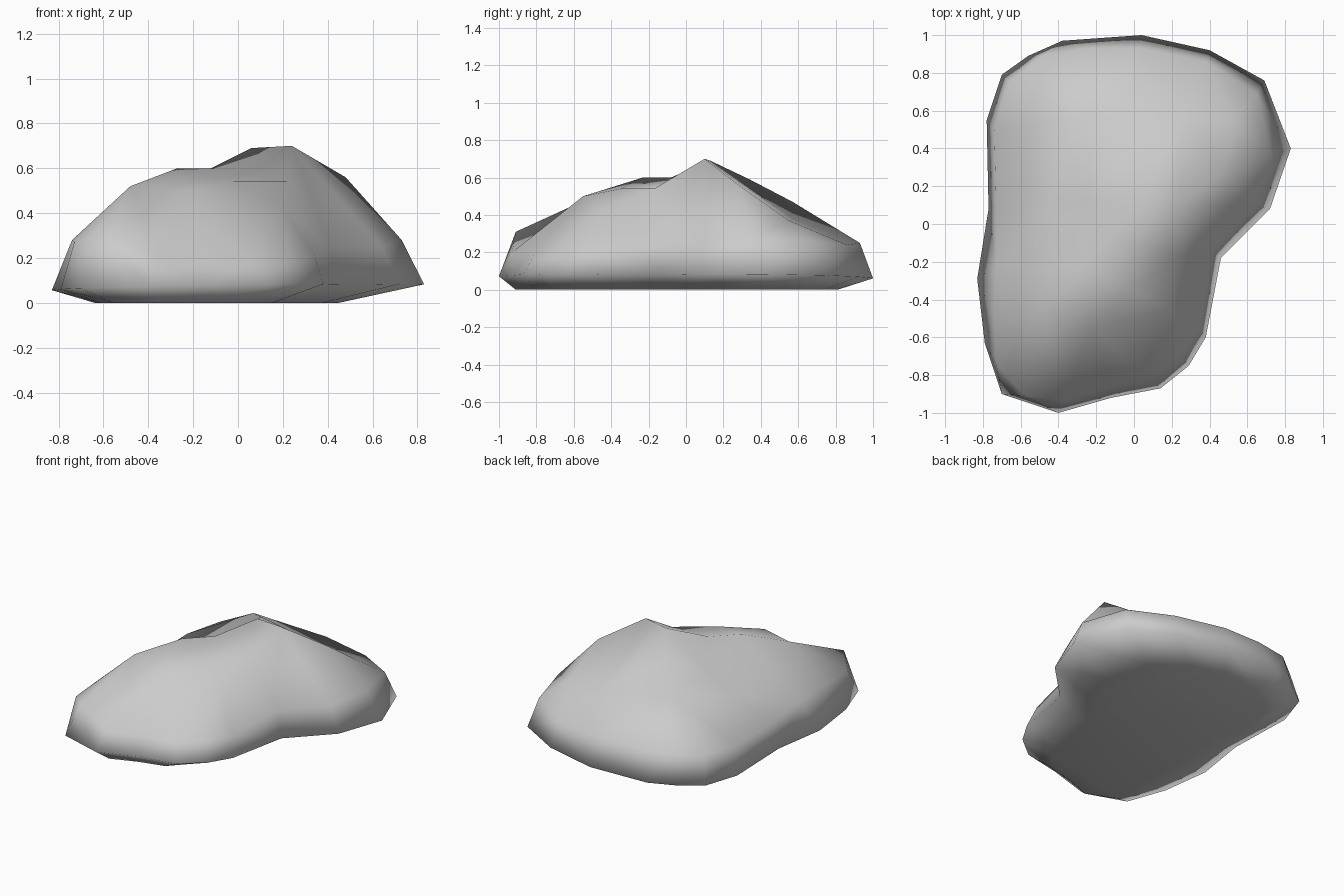
import bpy, bmesh
from mathutils import Vector
from mathutils.geometry import delaunay_2d_cdt

if "Cube" in bpy.data.objects:
    bpy.data.objects.remove(bpy.data.objects["Cube"])

# widest outline of the boulder, counter-clockwise in plan
OUTLINE = [(.83, .40), (.69, .76), (.40, .92), (.04, 1.0), (-.38, .97),
           (-.56, .89), (-.70, .79), (-.78, .55), (-.77, .08), (-.83, -.29),
           (-.79, -.63), (-.70, -.90), (-.40, -1.0), (-.12, -.92),
           (.14, -.87), (.29, -.75), (.38, -.60), (.46, -.18), (.72, .08)]
# ridge from the summit to the front-left shoulder, and to the back-left
RIDGE = [(.48, .28, .56), (.24, .10, .70), (.06, .13, .69), (-.12, -.08, .60),
         (-.27, -.23, .60), (-.48, -.45, .52), (-.58, -.91, .31)]
SPUR = [(-.06, .34, .59), (-.28, .57, .47), (-.48, .89, .25)]
# upper rim just inside the outline
RIM = [(-.73, -.74, .27), (-.74, -.50, .28), (-.73, -.22, .26),
       (-.73, .10, .23), (-.74, .50, .23), (-.66, .75, .24), (-.25, .93, .25),
       (.03, .93, .25), (.38, .86, .24), (.65, .69, .26), (.73, .36, .28),
       (.64, .10, .25), (.41, -.15, .25), (.34, -.55, .21), (.23, -.70, .20),
       (.07, -.81, .19), (-.13, -.86, .20), (-.36, -.93, .20)]
# slopes between ridge and rim
SLOPES = [(.25, .57, .38), (.52, .55, .37), (-.45, .12, .35), (-.24, .12, .46),
          (.23, -.17, .54), (.19, -.45, .43), (-.02, -.35, .54),
          (-.22, -.55, .50)]

n = len(OUTLINE)
points = [(x, y, .07 + .02 * x - .01 * y) for x, y in OUTLINE]
points += RIDGE + SPUR + RIM + SLOPES
edges = [(i, (i + 1) % n) for i in range(n)]
edges += [(n + i, n + i + 1) for i in range(len(RIDGE) - 1)]
s = n + len(RIDGE)
edges += [(n + 2, s), (s, s + 1), (s + 1, s + 2)]
r = s + len(SPUR)
edges += [(r + i, r + i + 1) for i in range(len(RIM) - 1)
          if i != 5]  # the spur's foot joins the rim here
edges += [(r + 5, s + 2), (s + 2, r + 6), (r, s - 1), (s - 1, r + len(RIM) - 1)]
result = delaunay_2d_cdt([Vector(p[:2]) for p in points], edges, [], 1, 1e-5)
flat, faces, origin = result[0], result[2], result[3]

bm = bmesh.new()
# domed upper surface
top = [bm.verts.new((v.x, v.y, points[o[0]][2] if o else .4))
       for v, o in zip(flat, origin)]
for f in faces:
    bm.faces.new([top[i] for i in f])
lookup = {o[0]: v for v, o in zip(top, origin) if o}
# undercut skirt and flat underside
base = [bm.verts.new((x * .656 - .095, y * .86 - .05, 0)) for x, y in OUTLINE]
for i in range(n):
    j = (i + 1) % n
    bm.faces.new((lookup[i], base[i], base[j], lookup[j]))
bm.faces.new(base[::-1])
bmesh.ops.recalc_face_normals(bm, faces=bm.faces[:])
for f in bm.faces:
    f.smooth = True

mesh = bpy.data.meshes.new("boulder")
bm.to_mesh(mesh)
bm.free()
boulder = bpy.data.objects.new("boulder", mesh)
bpy.context.collection.objects.link(boulder)
